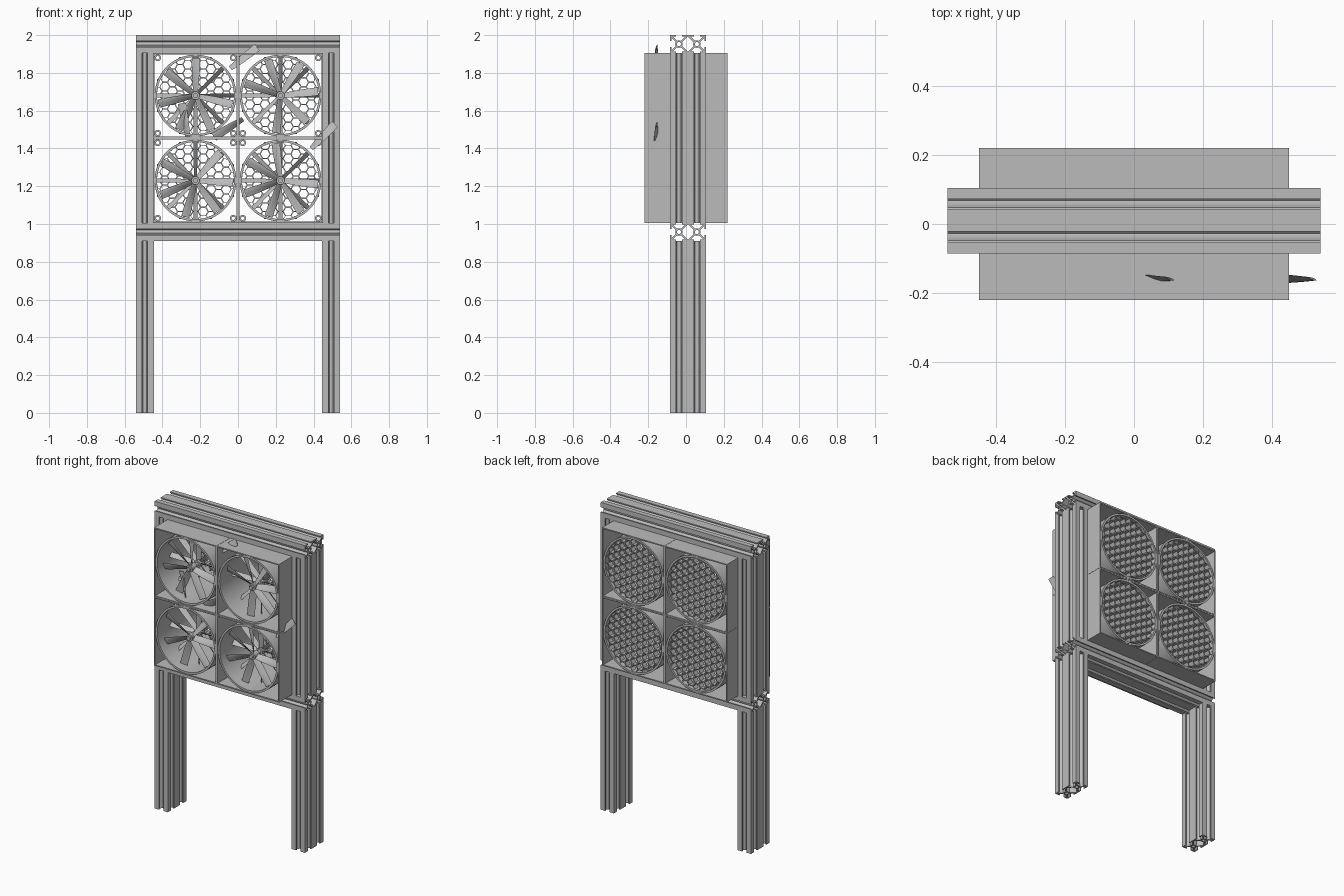
import bpy, bmesh, math
from mathutils import Vector

if "Cube" in bpy.data.objects:
    bpy.data.objects.remove(bpy.data.objects["Cube"])

grey = bpy.data.materials.new("aluminium_grey")
grey.diffuse_color = (0.5, 0.5, 0.5, 1)
grey.use_nodes = True
grey.node_tree.nodes["Principled BSDF"].inputs["Base Color"].default_value = grey.diffuse_color


def loft(bm, loops, ring=False):
    """Skin a list of point loops; ring=True joins last to first, otherwise ends are capped."""
    rows = [[bm.verts.new(p) for p in lp] for lp in loops]
    n = len(rows[0])
    pairs = list(zip(rows, rows[1:])) + ([(rows[-1], rows[0])] if ring else [])
    for a, b in pairs:
        for i in range(n):
            j = (i + 1) % n
            bm.faces.new((a[i], a[j], b[j], b[i]))
    if not ring:
        bm.faces.new(rows[0])
        bm.faces.new(rows[-1][::-1])


def finish(bm, name):
    bmesh.ops.recalc_face_normals(bm, faces=bm.faces[:])
    me = bpy.data.meshes.new(name)
    bm.to_mesh(me)
    bm.free()
    me.materials.append(grey)
    ob = bpy.data.objects.new(name, me)
    bpy.context.collection.objects.link(ob)
    bpy.context.view_layer.objects.active = ob
    bpy.ops.object.select_all(action='DESELECT')
    ob.select_set(True)
    bpy.ops.object.shade_smooth_by_angle(angle=math.radians(30))
    return ob


def polygon(cx, cz, r, n, y, turn=0.0):
    return [(cx + r * math.cos(turn + 2 * math.pi * i / n), y,
             cz + r * math.sin(turn + 2 * math.pi * i / n)) for i in range(n)]


def shell(bm, cx, cz, ro, ri, y0, y1, n, turn=0.0):
    """Open tube along y: round duct, square casing or hex cell."""
    loft(bm, [polygon(cx, cz, r, n, y, turn)
              for r, y in ((ro, y0), (ro, y1), (ri, y1), (ri, y0))], ring=True)


def rod(bm, cx, cz, r, y0, y1, n=20):
    loft(bm, [polygon(cx, cz, r, n, y) for y in (y0, y1)])


# ---- slotted frame rails -------------------------------------------------
A = 0.0475          # half of one profile cell
YC = 0.01           # frame centre in depth


def rail(name, w0, w1, u0, along_x=False):
    bm = bmesh.new()

    def put(u, v, w):
        return (w, v + YC, u + u0) if along_x else (u + u0, v + YC, w)

    def bar(pts):
        loft(bm, [[put(u, v, w) for u, v in pts] for w in (w0, w1)])

    def rect(ua, ub, va, vb):
        bar([(ua, va), (ub, va), (ub, vb), (ua, vb)])

    for side in (-1, 1):
        vc = side * A
        # hollow core
        circ = [(math.cos(k * math.pi / 6), math.sin(k * math.pi / 6)) for k in range(12)]
        loft(bm, [[put(r * c, vc + r * s, w) for c, s in circ]
                  for r, w in ((.02, w0), (.02, w1), (.011, w1), (.011, w0))], ring=True)
        for su in (-1, 1):
            for sv in (-1, 1):
                # diagonal web
                d, e, t = 0.012, A - 0.002, 0.0035
                bar([(su * (d - t), vc + sv * (d + t)), (su * (d + t), vc + sv * (d - t)),
                     (su * e, vc + sv * (e - 2 * t)), (su * (e - 2 * t), vc + sv * e)])
                # slot lips on the broad faces
                rect(su * (A - .007), su * A, vc + sv * (A - .032), vc + sv * A)
            # slot lips on the narrow face
            rect(su * (A - .032), su * A, side * (2 * A - .007), side * 2 * A)
    return finish(bm, name)


for side, tag in ((-1, "left"), (1, "right")):
    rail("leg_" + tag, 0, 0.91, side * 0.4935)
    rail("post_" + tag, 1.005, 1.905, side * 0.4935)
rail("lower_beam", -0.541, 0.541, 0.9575, True)
rail("top_beam", -0.541, 0.541, 1.9525, True)


# ---- fan parts -----------------------------------------------------------
def blade(bm, cx, cz, ang, y, r0, r1, chord, twist0, twist1, shift=0.0):
    R = Vector((math.cos(ang), 0, math.sin(ang)))
    T = Vector((-math.sin(ang), 0, math.cos(ang)))
    Y = Vector((0, 1, 0))
    C = Vector((cx, y, cz)) + R * shift
    outline = [(-.5, 0), (-.3, .08), (.05, .07), (.5, 0), (.05, -.04), (-.3, -.06)]
    loops = []
    for k in range(5):
        f = k / 4
        a = twist0 + (twist1 - twist0) * f
        c = chord * (0.75 + 0.5 * f - 0.35 * f * f)
        loops.append([C + R * (r0 + (r1 - r0) * f)
                      + T * (c * (s * math.cos(a) - t * math.sin(a)))
                      + Y * (c * (s * math.sin(a) + t * math.cos(a))) for s, t in outline])
    loft(bm, loops)


def fan(tag, cx, cz, start):
    # square casing, open front and back
    bm = bmesh.new()
    q = math.sqrt(2)
    shell(bm, cx, cz, 0.2243 * q, 0.217 * q, -0.22, 0.22, 4, math.pi / 4)
    # screw eyes in the corners
    for sx in (-1, 1):
        for sz in (-1, 1):
            shell(bm, cx + sx * .2, cz + sz * .2, .018, .009, -.03, .03, 12)
    finish(bm, "casing_" + tag)

    # round duct with small clamp blocks
    bm = bmesh.new()
    shell(bm, cx, cz, 0.2165, 0.204, -0.218, 0.22, 64)
    for k in range(8):
        a = math.radians(22.5 + 45 * k)
        rod(bm, cx + .213 * math.cos(a), cz + .213 * math.sin(a), .008, -.12, .15, 8)
    finish(bm, "duct_" + tag)

    # rotor: seven blades, the first one slid outwards
    bm = bmesh.new()
    for k in range(7):
        blade(bm, cx, cz, start + k * 2 * math.pi / 7, -0.158, 0.02, 0.2, 0.05,
              math.radians(48), math.radians(14), 0.215 if k == 0 else 0)
    finish(bm, "rotor_blades_" + tag)

    # rear vanes with opposite pitch
    bm = bmesh.new()
    for k in range(8):
        blade(bm, cx, cz, k * math.pi / 4, -0.08, 0.015, 0.205, 0.04,
              math.radians(-60), math.radians(-50))
    finish(bm, "guide_vanes_" + tag)

    # hub and shaft
    bm = bmesh.new()
    rod(bm, cx, cz, 0.022, -0.178, -0.13)
    rod(bm, cx, cz, 0.012, -0.19, 0.0)
    rod(bm, cx, cz, 0.022, -0.1, -0.05)
    finish(bm, "hub_" + tag)

    # honeycomb grille
    bm = bmesh.new()
    pitch = 0.047
    rad = pitch / math.sqrt(3)
    for i in range(-6, 7):
        for j in range(-6, 7):
            hx, hz = 1.5 * rad * i, pitch * (j + (i % 2) / 2)
            if math.hypot(hx, hz) > 0.208:
                continue
            loops = []
            for r, y, lim in ((rad * .998, .175, .206), (rad * .998, .212, .206),
                              (rad - .0035, .212, .2035), (rad - .0035, .175, .2035)):
                lp = []
                for px, _, pz in polygon(hx, hz, r, 6, y):
                    s = min(1, lim / max(1e-6, math.hypot(px, pz)))
                    lp.append((cx + px * s, y, cz + pz * s))
                loops.append(lp)
            loft(bm, loops, ring=True)
    finish(bm, "honeycomb_" + tag)


for tag, cx, cz, deg in (("top_left", -.225, 1.68, 38), ("top_right", .225, 1.68, 212),
                         ("bottom_left", -.225, 1.23, 100), ("bottom_right", .225, 1.23, 46)):
    fan(tag, cx, cz, math.radians(deg))
